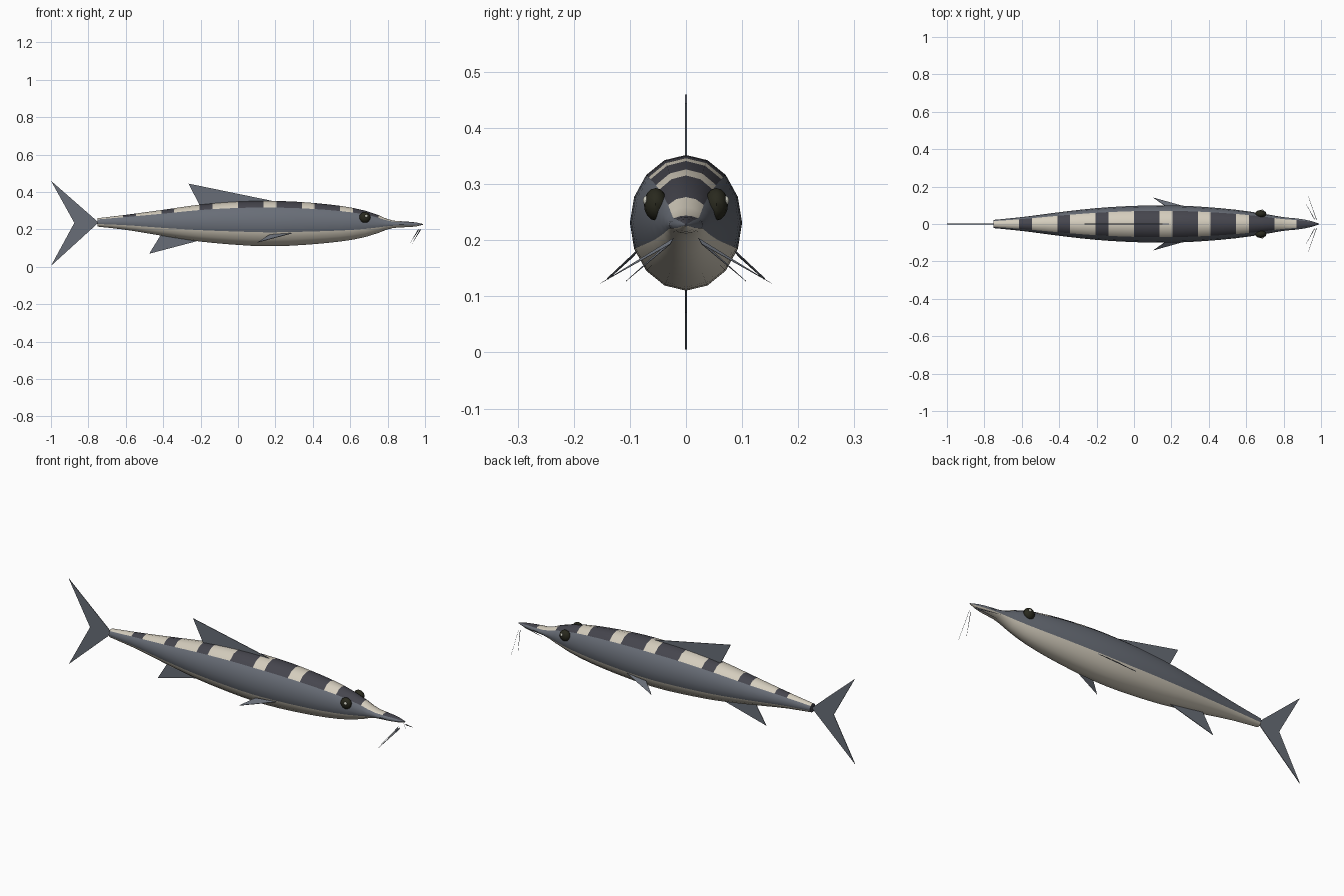
import bpy
import bmesh
from math import sin, cos, pi, radians

cube = bpy.data.objects.get("Cube")
if cube:
    bpy.data.objects.remove(cube)


def material(name, r, g, b):
    m = bpy.data.materials.new(name)
    m.use_nodes = True
    m.diffuse_color = (r, g, b, 1)
    bsdf = next(n for n in m.node_tree.nodes if n.type == 'BSDF_PRINCIPLED')
    bsdf.inputs["Base Color"].default_value = (r, g, b, 1)
    bsdf.inputs["Roughness"].default_value = 0.8
    return m


slate = material("slate", .14, .155, .185)
cream = material("cream", .66, .61, .51)
charcoal = material("charcoal", .06, .06, .075)
eye_black = material("eye black", .022, .022, .013)
glint = material("eye glint", .6, .6, .52)


def finish(name, bm, mats, smooth=False):
    mesh = bpy.data.meshes.new(name)
    bm.to_mesh(mesh)
    bm.free()
    obj = bpy.data.objects.new(name, mesh)
    bpy.context.collection.objects.link(obj)
    for m in mats:
        mesh.materials.append(m)
    if smooth:
        bpy.ops.object.select_all(action='DESELECT')
        obj.select_set(True)
        bpy.context.view_layer.objects.active = obj
        bpy.ops.object.shade_smooth_by_angle(angle=radians(35))
    return obj


# Body outline: x, half width, underside z, back z
PROFILE = [
    (-.75, .022, .215, .260), (-.6, .037, .198, .278), (-.4, .063, .165, .305),
    (-.2, .085, .135, .333), (0, .097, .117, .349), (.15, .1, .11, .352),
    (.3, .096, .114, .349), (.5, .081, .130, .332), (.65, .062, .152, .308),
    (.75, .045, .181, .277), (.81, .035, .204, .251), (.87, .03, .211, .244),
    (.94, .018, .214, .239), (.99, .002, .225, .229)]


def section(x):
    """Smoothly interpolated half width, underside and back at x."""
    last = len(PROFILE) - 1
    i = next((k for k in range(last) if x <= PROFILE[k + 1][0]), last - 1)
    p0, p1, p2, p3 = (PROFILE[min(max(k, 0), last)] for k in range(i - 1, i + 3))
    h = p2[0] - p1[0]
    t = (x - p1[0]) / h
    out = []
    for c in range(1, 4):
        m1 = (p2[c] - p0[c]) / (p2[0] - p0[0]) * h
        m2 = (p3[c] - p1[c]) / (p3[0] - p1[0]) * h
        out.append((2*t**3 - 3*t**2 + 1) * p1[c] + (t**3 - 2*t**2 + t) * m1
                   + (3*t**2 - 2*t**3) * p2[c] + (t**3 - t**2) * m2)
    return out


# Body: lofted rings, banded back (c = cream, d = charcoal), slate sides, cream belly
SIDES = 16
BANDS = "ccdccdccdccddcddcddcdd" + "cccddd"
stations = [-.75 + 1.5 * i / 22 for i in range(22)] + [.75 + .04 * i for i in range(7)]
bm = bmesh.new()
rings = []
for x in stations:
    w, low, high = section(x)
    rings.append([bm.verts.new((x, w * cos(2*pi*k/SIDES),
                                (low + high)/2 + (high - low)/2 * sin(2*pi*k/SIDES)))
                  for k in range(SIDES)])
for i, band in enumerate(BANDS):
    for k in range(SIDES):
        n = (k + 1) % SIDES
        f = bm.faces.new((rings[i][k], rings[i+1][k], rings[i+1][n], rings[i][n]))
        angle = (k + .5) * 360 / SIDES
        if 45 < angle < 135:
            f.material_index = 1 if band == "c" else 2
        elif 202 < angle < 338:
            f.material_index = 1
for ring in (rings[0], rings[-1]):
    bm.faces.new(ring).material_index = 2
bmesh.ops.recalc_face_normals(bm, faces=bm.faces)
finish("body", bm, [slate, cream, charcoal], True)


# Fins: thin plates from outlines
def plate(name, points, mat, thickness=.003):
    bm = bmesh.new()
    bm.faces.new([bm.verts.new(p) for p in points])
    bmesh.ops.triangulate(bm, faces=bm.faces)
    obj = finish(name, bm, [mat])
    mod = obj.modifiers.new("thickness", 'SOLIDIFY')
    mod.thickness = thickness
    mod.offset = 0
    return obj


def upright(outline):
    return [(x, 0, z) for x, z in outline]


plate("tail_fin", upright([(-.745, .237), (-1, .46), (-.875, .235), (-1, .005)]), slate)
plate("dorsal_fin", upright([(.22, .345), (-.265, .445), (-.2, .32)]), slate)
plate("anal_fin", upright([(-.19, .145), (-.41, .175), (-.475, .07)]), slate)


# Eyes
def ball(name, centre, radii, mat):
    bm = bmesh.new()
    bmesh.ops.create_uvsphere(bm, u_segments=12, v_segments=8, radius=1)
    bmesh.ops.scale(bm, vec=radii, verts=bm.verts)
    bmesh.ops.translate(bm, vec=centre, verts=bm.verts)
    finish(name, bm, [mat], True)


# Paired parts
for side, s in (("left", 1), ("right", -1)):
    ball(side + "_eye", (.678, s * .054, .264), (.03, .021, .029), eye_black)
    ball(side + "_eye_glint", (.686, s * .071, .271), (.008, .006, .008), glint)
    plate(side + "_pectoral_fin",
          [(.29, s * .088, .18), (.17, s * .094, .172), (.105, s * .14, .131)], slate)
    for name, x, y, z in (("outer", .93, .153, .123), ("inner", .92, .107, .127)):
        plate(f"{side}_{name}_barbel",
              [(x + .045, s * .022, .204), (x + .045, s * .028, .193), (x, s * y, z)],
              slate, .001)
